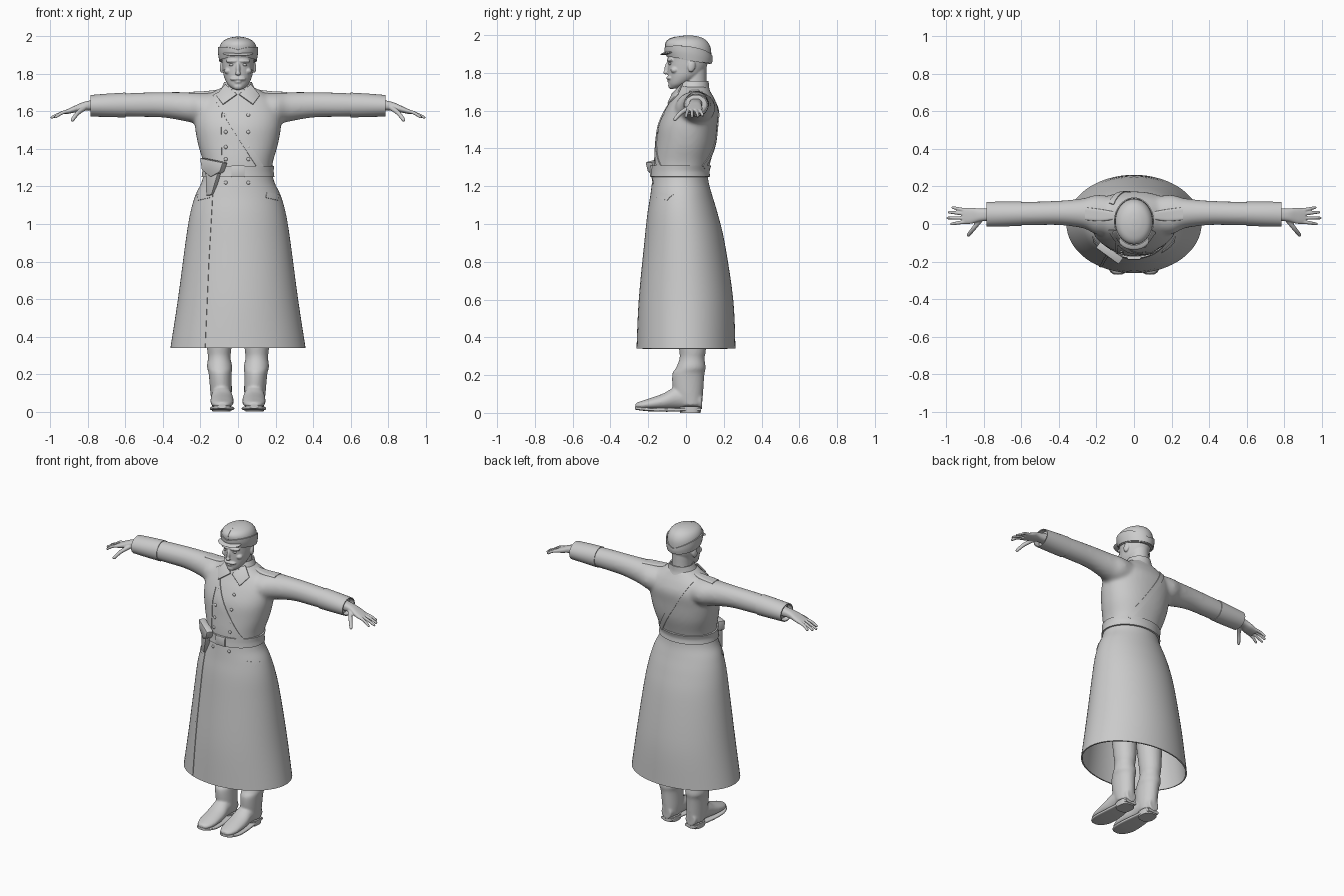
import bpy, bmesh, math
from mathutils import Vector, Matrix

cube = bpy.data.objects.get("Cube")
if cube:
    bpy.data.objects.remove(cube, do_unlink=True)

grey = bpy.data.materials.new("plain grey")
grey.use_nodes = True
grey.diffuse_color = (0.6, 0.6, 0.6, 1)
grey.node_tree.nodes["Principled BSDF"].inputs["Base Color"].default_value = grey.diffuse_color


def add(name, bm):
    bmesh.ops.recalc_face_normals(bm, faces=bm.faces)
    me = bpy.data.meshes.new(name)
    bm.to_mesh(me)
    bm.free()
    ob = bpy.data.objects.new(name, me)
    bpy.context.collection.objects.link(ob)
    return ob


def mod(ob, kind, **settings):
    m = ob.modifiers.new(kind.lower(), kind)
    for key, value in settings.items():
        setattr(m, key, value)


def finish(ob, mirror=False, angle=40):
    """Bake the modifiers, then colour and shade the part."""
    if mirror:
        mod(ob, 'MIRROR', use_mirror_merge=False)
    bpy.context.view_layer.update()
    me = bpy.data.meshes.new_from_object(ob.evaluated_get(bpy.context.evaluated_depsgraph_get()))
    ob.modifiers.clear()
    ob.data = me
    me.name = ob.name
    me.materials.clear()
    me.materials.append(grey)
    bpy.ops.object.select_all(action='DESELECT')
    ob.select_set(True)
    bpy.context.view_layer.objects.active = ob
    bpy.ops.object.shade_smooth_by_angle(angle=math.radians(angle))
    return ob


def smooth_rows(rows, steps=5):
    """Catmull-Rom curve through the section rows."""
    out = []
    for i in range(len(rows) - 1):
        a, b, c, d = (Vector(rows[min(max(j, 0), len(rows) - 1)]) for j in (i - 1, i, i + 1, i + 2))
        for k in range(steps):
            t = k / steps
            out.append(b + (c - a) * (t / 2) + (a * 2 - b * 5 + c * 4 - d) * (t * t / 2)
                       + (b * 3 - a - c * 3 + d) * (t ** 3 / 2))
    return out + [Vector(rows[-1])]


def loft(name, rows, axis='z', n=2.0, segs=40, caps=True, steps=5):
    """Rows are (position, centre 1, centre 2, radius 1, radius 2)."""
    bm = bmesh.new()
    rings = []
    for p, c1, c2, r1, r2 in smooth_rows([Vector(r) for r in rows], steps):
        ring = []
        for k in range(segs):
            a = math.tau * k / segs
            ca, sa = math.cos(a), math.sin(a)
            u = c1 + r1 * math.copysign(abs(ca) ** (2 / n), ca)
            v = c2 + r2 * math.copysign(abs(sa) ** (2 / n), sa)
            ring.append(bm.verts.new({'z': (u, v, p), 'x': (p, u, v), 'y': (u, p, v)}[axis]))
        rings.append(ring)
    for lo, hi in zip(rings, rings[1:]):
        for k in range(segs):
            j = (k + 1) % segs
            bm.faces.new((lo[k], lo[j], hi[j], hi[k]))
    if caps:
        bm.faces.new(rings[0])
        bm.faces.new(rings[-1])
    return add(name, bm)


def blob(name, loc, size, tilt=0, turn=0):
    bm = bmesh.new()
    bmesh.ops.create_uvsphere(bm, u_segments=20, v_segments=12, radius=1)
    bmesh.ops.transform(bm, verts=bm.verts, matrix=Matrix.Translation(loc) @ Matrix.Rotation(turn, 4, 'Z')
                        @ Matrix.Rotation(tilt, 4, 'X') @ Matrix.Diagonal((*size, 1)))
    return add(name, bm)


def both(name, loc, size, tilt=0, turn=0):
    x, y, z = loc
    return [blob(name, (s * x, y, z), size, tilt, s * turn) for s in (-1, 1)]


def merge(name, parts, voxel, rounds, mirror=False):
    """Fuse overlapping solids into one soft skin."""
    bm = bmesh.new()
    for p in parts:
        bm.from_mesh(p.data)
        bpy.data.objects.remove(p, do_unlink=True)
    ob = add(name, bm)
    mod(ob, 'REMESH', mode='VOXEL', voxel_size=voxel)
    mod(ob, 'SMOOTH', factor=0.5, iterations=rounds)
    return finish(ob, mirror, 70)


def finger(points, r):
    """A tapering chain of overlapping balls."""
    rows = smooth_rows([Vector(p) for p in points], 8)
    return [blob("finger", p, [r * (1 - 0.3 * i / len(rows))] * 3) for i, p in enumerate(rows)]


def patch(name, path, width, side, target, lift=0.003, thick=0.005, n=24):
    """A cloth strip laid on the coat along an x, z path."""
    pts = [Vector(p) for p in path]
    bm = bmesh.new()
    rows = []
    for i in range(n + 1):
        t = i / n * (len(pts) - 1)
        k = min(int(t), len(pts) - 2)
        d = pts[k + 1] - pts[k]
        c, across = pts[k] + d * (t - k), Vector((-d.y, d.x)).normalized() * width / 2
        row = []
        for f in (-1, 0, 1):
            q = c + across * f
            hit, loc, nor, _ = target.ray_cast((q.x, side, q.y), (0, -side, 0))
            if hit:
                row.append(bm.verts.new(loc + nor * lift))
        rows.append(row)
    for a, b in zip(rows, rows[1:]):
        if len(a) == len(b) == 3:
            for j in (0, 1):
                bm.faces.new((a[j], a[j + 1], b[j + 1], b[j]))
    ob = add(name, bm)
    mod(ob, 'SOLIDIFY', thickness=thick, offset=0)
    return finish(ob)


def plate(name, outline, thick, matrix=None, bevel=0.004, mirror=False):
    bm = bmesh.new()
    bm.faces.new([bm.verts.new(p) for p in outline])
    if matrix:
        bmesh.ops.transform(bm, verts=bm.verts, matrix=matrix)
    ob = add(name, bm)
    mod(ob, 'SOLIDIFY', thickness=thick, offset=0)
    mod(ob, 'BEVEL', width=bevel, segments=2)
    return finish(ob, mirror)


# Coat: upper body with sleeves, and a hollow flared skirt
torso = loft("torso", [(1.26, 0, -.03, .178, .142), (1.33, 0, -.02, .186, .15), (1.42, 0, -.003, .212, .157),
                       (1.52, 0, .01, .23, .156), (1.6, 0, .03, .23, .143), (1.66, 0, .037, .2, .115),
                       (1.705, 0, .037, .13, .09), (1.73, 0, .035, .08, .08)], n=2.2)
sleeve_rows = [(.1, .045, 1.61, .1, .09), (.2, .05, 1.615, .105, .087), (.27, .057, 1.624, .08, .079),
               (.4, .059, 1.635, .065, .068), (.55, .056, 1.635, .063, .064), (.76, .052, 1.632, .062, .056)]
sleeves = [loft("sleeve", [(s * x, *r) for x, *r in sleeve_rows], 'x') for s in (-1, 1)]
coat = merge("coat_upper", [torso] + sleeves, 0.011, 8)

skirt = loft("coat_skirt", [(.34, 0, 0, .36, .262), (.6, 0, 0, .32, .25), (.9, 0, -.008, .28, .213),
                            (1.05, 0, -.018, .256, .187), (1.15, 0, -.025, .228, .164),
                            (1.22, 0, -.03, .195, .15), (1.28, 0, -.03, .178, .143)], segs=64, caps=False)
mod(skirt, 'SOLIDIFY', thickness=0.008, offset=-1)
finish(skirt)
cuff = loft("cuffs", [(.6, .055, 1.634, .065, .066), (.7, .053, 1.632, .066, .062), (.787, .052, 1.63, .066, .057)],
            'x', caps=False)
mod(cuff, 'SOLIDIFY', thickness=0.006, offset=-1)
finish(cuff, True)
belt = loft("belt", [(1.25, 0, -.03, .189, .153), (1.28, 0, -.03, .185, .15), (1.31, 0, -.025, .188, .153)],
            segs=64, caps=False)
mod(belt, 'SOLIDIFY', thickness=0.01, offset=0)
finish(belt)

# Straps, seams, pockets and shoulder boards
patch("chest_strap", [(-.12, 1.69), (-.04, 1.55), (.12, 1.3)], .032, -1, coat)
patch("back_strap", [(-.12, 1.69), (-.02, 1.52), (.12, 1.3)], .032, 1, coat)
patch("chest_overlap", [(-.09, 1.64), (-.095, 1.5), (-.09, 1.31)], .012, -1, coat, .001)
patch("skirt_overlap", [(-.135, 1.24), (-.16, .8), (-.18, .342)], .012, -1, skirt, .001)
for s, label in ((1, "left"), (-1, "right")):
    patch(label + "_pocket_flap", [(s * .15, 1.155), (s * .215, 1.14)], .03, -1, skirt, .001)
finish(loft("shoulder_boards", [(.11, .045, 1.7, .022, .016), (.18, .047, 1.693, .032, .014),
                                (.26, .055, 1.692, .034, .012)], 'x', 4), True)
plate("belt_buckle", [(-.035, -.186, 1.25), (.035, -.186, 1.25), (.035, -.184, 1.312), (-.035, -.184, 1.312)], .012)

# Two rows of buttons
for z in (1.58, 1.49, 1.41, 1.345, 1.22):
    for x in (-.065, .055):
        target = coat if z > 1.3 else skirt
        hit, loc, nor, _ = target.ray_cast((x, -1, z), (0, 1, 0))
        finish(blob("coat_button", loc, (.01, .007, .01)))

# Collar
collar = loft("collar_stand", [(1.685, 0, .035, .112, .1), (1.72, 0, .037, .09, .086), (1.757, 0, .045, .073, .075)],
              caps=False)
mod(collar, 'SOLIDIFY', thickness=0.008, offset=-1)
finish(collar)
plate("collar_points", [(.004, -.072, 1.69), (.08, -.097, 1.636), (.117, -.045, 1.685), (.068, -.018, 1.745)],
      .009, mirror=True)

# Holster on the right hip
turn = Matrix.Translation((-.135, -.15, 0)) @ Matrix.Rotation(math.radians(-36), 4, 'Z')
plate("holster", [(-.06, 0, 1.34), (.06, 0, 1.31), (.035, 0, 1.24), (.005, 0, 1.155), (-.035, 0, 1.15),
                  (-.035, 0, 1.25)], .034, turn, .008)
plate("holster_flap", [(-.07, 0, 1.352), (.083, 0, 1.327), (.062, 0, 1.277), (0, 0, 1.25), (-.058, 0, 1.287)],
      .044, turn, .006)

# Head with face features
face = [loft("skull", [(1.718, 0, -.06, .025, .025), (1.74, 0, -.04, .052, .052), (1.78, 0, -.01, .073, .085),
                       (1.82, 0, .004, .081, .1), (1.86, 0, .01, .086, .106), (1.91, 0, .012, .088, .108),
                       (1.95, 0, .012, .07, .09)]),
        loft("neck", [(1.66, 0, .045, .07, .07), (1.74, 0, .045, .06, .063), (1.83, 0, .045, .06, .063)]),
        blob("nose_bridge", (0, -.099, 1.83), (.011, .014, .035), -.25),
        blob("nose_tip", (0, -.108, 1.802), (.015, .013, .011)),
        blob("chin", (0, -.075, 1.733), (.027, .02, .02)),
        blob("lower_lip", (0, -.09, 1.757), (.02, .01, .007))]
face += both("brow", (.035, -.086, 1.868), (.034, .013, .009), 0, .3)
face += both("cheekbone", (.052, -.06, 1.815), (.022, .022, .017))
face += both("moustache", (.02, -.091, 1.773), (.025, .013, .009), 0, .3)
face += both("ear", (.086, .03, 1.835), (.01, .02, .032), -.2, .25)
merge("head", face, 0.0045, 3)
for s, label in ((1, "left"), (-1, "right")):
    finish(blob(label + "_eye", (s * .034, -.084, 1.848), (.014, .009, .007)))

# Cap, tilted down at the back, with turned-up side flaps and a peak
cap = loft("cap", [(1.868, 0, .018, .092, .112), (1.9, 0, .014, .099, .12), (1.945, 0, .012, .098, .119),
                   (1.975, 0, .012, .08, .098), (1.992, 0, .014, .045, .058), (1.998, 0, .014, .012, .016)])
flaps = loft("cap_flaps", [(1.872, 0, .017, .097, .117), (1.9, 0, .014, .103, .124), (1.925, 0, .013, .104, .125)],
             caps=False)
for v in flaps.data.vertices:
    v.co.z += max(0, v.co.z - 1.872) * (abs(v.co.x) * 6 - .3)
for ob in (cap, flaps):
    for v in ob.data.vertices:
        v.co.z -= .17 * v.co.y * min(1, max(0, (2 - v.co.z) / .08))
mod(flaps, 'SOLIDIFY', thickness=0.006, offset=0)
finish(cap)
finish(flaps)
finish(blob("cap_peak", (0, -.088, 1.907), (.08, .05, .008), .2))
patch("cap_seam", [(0, 1.93), (0, 1.96), (0, 1.99)], .006, -1, cap, .001, .003)

# Hands
hand = [loft("palm", [(.75, .052, 1.635, .034, .03), (.82, .048, 1.628, .034, .023), (.87, .044, 1.612, .043, .018),
                      (.915, .042, 1.597, .042, .012)], 'x', 2.5)]
for y0, tip in ((.073, (.965, .088, 1.575)), (.053, (.985, .063, 1.571)),
                (.032, (.992, .032, 1.568)), (.012, (.972, .0, 1.57))):
    hand += finger([(.89, y0, 1.604), (.935, (y0 + tip[1]) / 2, 1.593), tip], .011)
hand += finger([(.82, .02, 1.617), (.855, -.025, 1.59), (.882, -.058, 1.555)], .014)
merge("hands", hand, 0.004, 3, True)

# Legs and boots
boot = [loft("shaft", [(.04, .09, .025, .05, .06), (.1, .09, .012, .057, .078), (.2, .095, .012, .061, .085),
                       (.24, .098, .026, .067, .078), (.29, .1, .032, .06, .066), (.35, .1, .034, .066, .072),
                       (.6, .1, .02, .085, .085), (.75, .1, .01, .09, .09)]),
        loft("foot", [(-.268, .085, .037, .02, .012), (-.25, .085, .039, .042, .019), (-.2, .085, .046, .059, .029),
                      (-.12, .085, .06, .062, .043), (-.05, .086, .08, .055, .06), (.03, .088, .08, .05, .06),
                      (.085, .09, .06, .035, .04)], 'y')]
merge("boots", boot, 0.007, 4, True)
finish(loft("soles", [(-.27, .085, .026, .02, .008), (-.25, .085, .023, .045, .009), (-.19, .085, .018, .064, .01),
                      (-.1, .085, .016, .062, .01), (0, .087, .018, .05, .01), (.08, .089, .018, .04, .01)],
            'y', 4), True)
finish(loft("heels", [(0, .089, .022, .048, .054), (.035, .089, .022, .05, .058)], n=2.6, steps=1), True)
